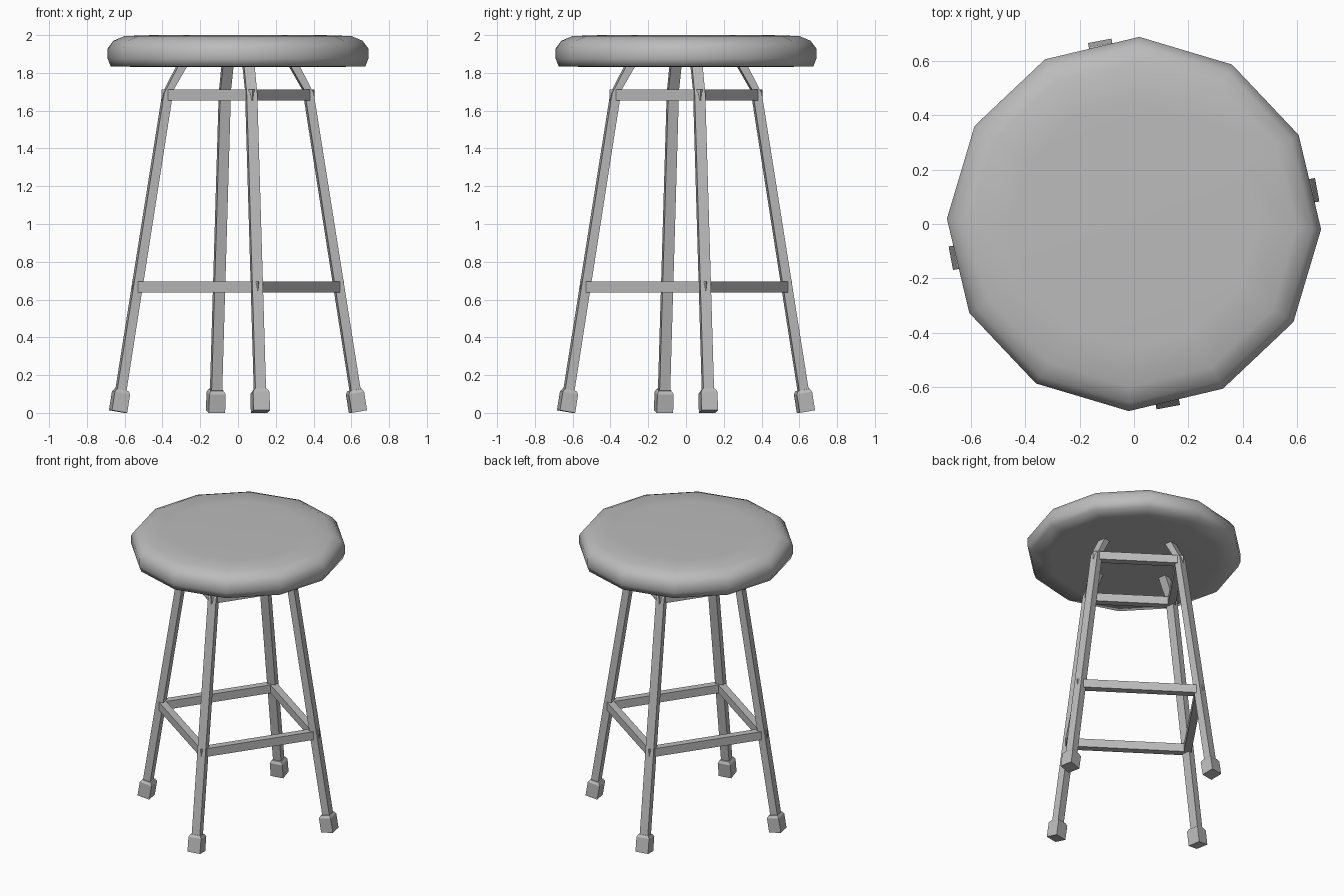
import bpy, bmesh, math
from mathutils import Vector, Matrix

cube = bpy.data.objects.get("Cube")
if cube:
    bpy.data.objects.remove(cube, do_unlink=True)

grey = bpy.data.materials.new("plain_grey")
grey.use_nodes = True
colour = (0.5, 0.5, 0.5, 1)
grey.diffuse_color = colour
grey.node_tree.nodes["Principled BSDF"].inputs["Base Color"].default_value = colour

TURN = math.radians(10.6)   # twist of the leg frame about z


def loft(name, rings, closed=False, smooth=False):
    """Skin a list of equal-sized point rings, capping the ends unless closed."""
    bm = bmesh.new()
    loops = [[bm.verts.new(p) for p in ring] for ring in rings]
    n = len(loops[0])
    pairs = list(zip(loops, loops[1:]))
    if closed:
        pairs.append((loops[-1], loops[0]))
    else:
        bm.faces.new(loops[0])
        bm.faces.new(loops[-1])
    for a, b in pairs:
        for i in range(n):
            j = (i + 1) % n
            bm.faces.new((a[i], a[j], b[j], b[i]))
    bmesh.ops.recalc_face_normals(bm, faces=bm.faces)
    for f in bm.faces:
        f.smooth = smooth
    mesh = bpy.data.meshes.new(name)
    bm.to_mesh(mesh)
    bm.free()
    mesh.materials.append(grey)
    obj = bpy.data.objects.new(name, mesh)
    bpy.context.collection.objects.link(obj)
    return obj


def circle(radius, z, sides, start):
    return [(radius * math.cos(start + math.tau * i / sides),
             radius * math.sin(start + math.tau * i / sides), z) for i in range(sides)]


def section(r, z, across, tangential, slant):
    """Rectangle centred at radius r; slant drops its outer edge."""
    return [Vector((r + sx * across / 2, sy * tangential / 2, z + sx * slant))
            for sx, sy in ((-1, -1), (1, -1), (1, 1), (-1, 1))]


# Cushioned twelve-sided seat
profile = [(0.55, 1.832), (0.675, 1.835), (0.69, 1.875), (0.69, 1.93),
           (0.66, 1.97), (0.60, 1.995), (0.45, 2.0)]
loft("seat", [circle(r, z, 12, math.radians(-1.6)) for r, z in profile], smooth=True)

# Four bent legs with rubber feet
for k, side in enumerate(("left", "back", "right", "front")):
    spin = Matrix.Rotation(TURN + k * math.pi / 2, 4, "Z")
    leg = [section(0.637, 0.08, 0.05, 0.057, 0.004),
           section(0.378, 1.70, 0.05, 0.057, -0.008),
           section(0.295, 1.85, 0.05, 0.057, 0)]
    foot = [section(0.646, 0.007, 0.082, 0.088, 0.007),
            section(0.630, 0.105, 0.082, 0.088, 0.007),
            section(0.628, 0.122, 0.062, 0.068, 0.006)]
    for part, rings in (("leg", leg), ("foot", foot)):
        loft(f"{side}_{part}", [[spin @ p for p in ring] for ring in rings])

# Mitred square frames of rungs
for name, r, low, high in (("lower_rungs", 0.572, 0.637, 0.695),
                           ("upper_rungs", 0.412, 1.655, 1.712)):
    inner = r - 0.068
    loft(name, [circle(a, z, 4, TURN) for a, z in
                ((r, low), (r, high), (inner, high), (inner, low))], closed=True)
